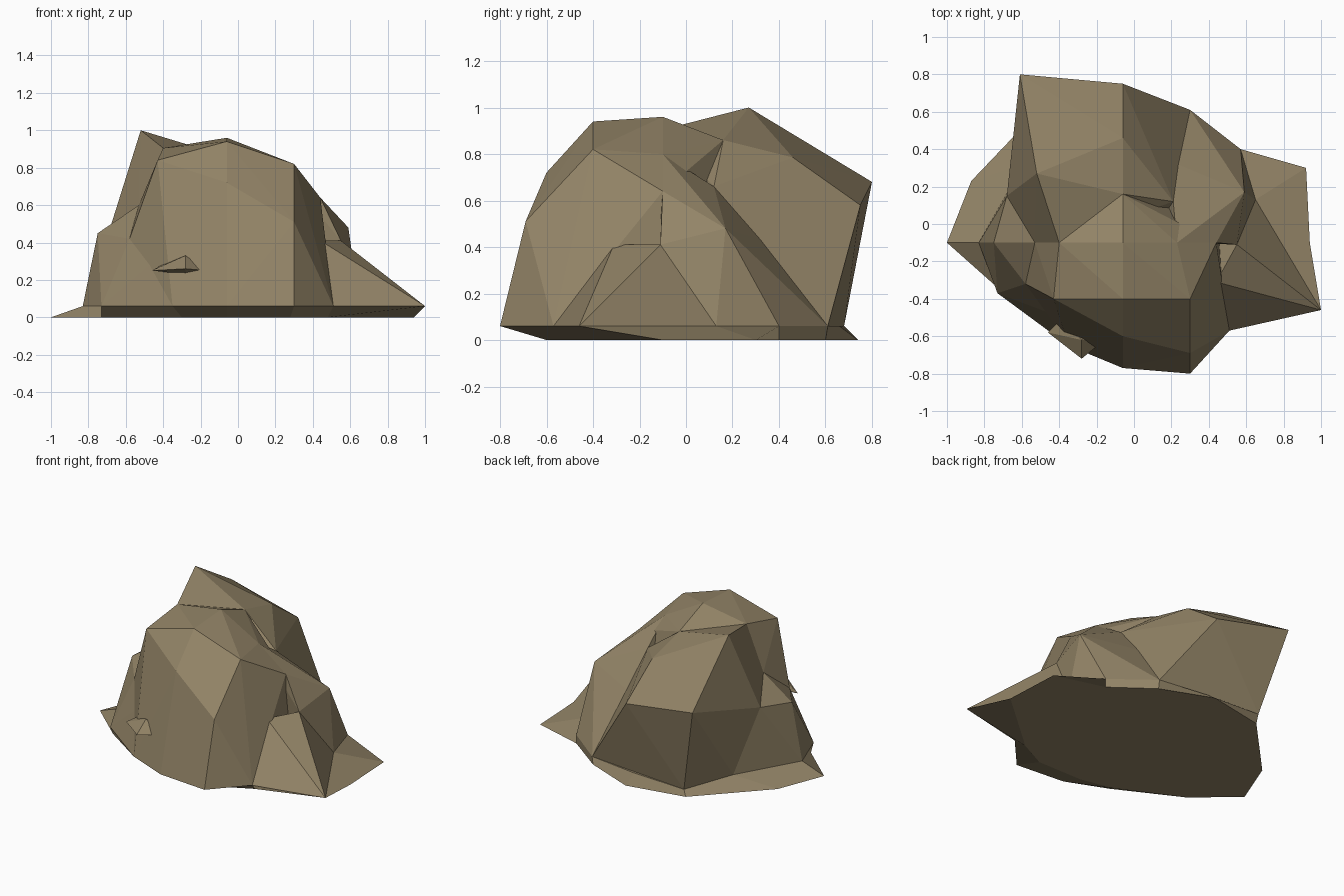
import bpy
import bmesh

default_cube = bpy.data.objects.get("Cube")
if default_cube:
    bpy.data.objects.remove(default_cube, do_unlink=True)

STONE_COLOUR = (0.29, 0.23, 0.135, 1.0)
RIM = 0.06  # height of the skirt where the lumps meet the foot

stone = bpy.data.materials.new("brown stone")
stone.use_nodes = True
stone.diffuse_color = STONE_COLOUR
shader = stone.node_tree.nodes["Principled BSDF"]
shader.inputs["Base Color"].default_value = STONE_COLOUR
shader.inputs["Roughness"].default_value = 0.9


def finish(bm, name):
    """Turn a bmesh into a flat-shaded stone object."""
    bmesh.ops.recalc_face_normals(bm, faces=bm.faces)
    mesh = bpy.data.meshes.new(name)
    bm.to_mesh(mesh)
    bm.free()
    mesh.materials.append(stone)
    obj = bpy.data.objects.new(name, mesh)
    bpy.context.collection.objects.link(obj)
    return obj


def lump(name, *points):
    """A faceted boulder: the convex hull of its corner points."""
    bm = bmesh.new()
    for point in points:
        bm.verts.new(point)
    hull = bmesh.ops.convex_hull(bm, input=bm.verts)
    loose = [v for v in set(hull["geom_interior"]) if isinstance(v, bmesh.types.BMVert)]
    bmesh.ops.delete(bm, geom=loose, context="VERTS")
    return finish(bm, name)


def ground(x, y):
    """A point on the skirt."""
    return (x, y, RIM)


# Skirt outline, walking round from the front corner
front_corner = ground(0.3, -0.8)
front_nook = ground(0.51, -0.57)
spur_tip = ground(1.0, -0.46)
spur_heel = ground(0.65, 0.13)
left_back = ground(0.57, 0.4)
back_left = ground(0.3, 0.61)
back_middle = ground(-0.06, 0.66)
back_right = ground(-0.46, 0.68)
right_nook = ground(-0.59, 0.32)
right_corner = ground(-0.83, -0.1)
right_front = ground(-0.73, -0.37)
front_right = ground(-0.35, -0.65)
front_middle = ground(-0.06, -0.77)
skirt = [front_corner, front_nook, spur_tip, spur_heel, left_back, back_left,
         back_middle, back_right, right_nook, right_corner, right_front,
         front_right, front_middle]

# Foot outline, corner for corner under the skirt
foot = [(0.28, -0.6), (0.48, -0.5), (0.94, -0.1), (0.92, 0.3), (0.57, 0.4),
        (0.3, 0.6), (-0.05, 0.74), (-0.46, 0.66), (-0.87, 0.23), (-1.0, -0.1),
        (-0.73, -0.34), (-0.3, -0.55), (-0.06, -0.6)]

# Corners shared by neighbouring lumps
crown_right = (-0.4, -0.1, 0.905)
saddle = (-0.06, 0.16, 0.86)
left_crest = (0.23, -0.1, 0.8)
left_brow = (0.44, -0.1, 0.64)
notch_top = (0.21, 0.12, 0.66)
spur_front = (0.44, -0.31, 0.41)
spur_back = (0.55, -0.11, 0.41)
right_crest = (-0.53, -0.1, 0.6)
right_dent = (-0.58, -0.32, 0.42)
right_brow = (-0.68, 0.15, 0.49)
front_ledge = (-0.31, -0.53, 0.42)

# Spreading foot, lofted from the foot outline up to the skirt
bm = bmesh.new()
lower = [bm.verts.new((x, y, 0)) for x, y in foot]
upper = [bm.verts.new(point) for point in skirt]
bm.faces.new(lower[::-1])
bm.faces.new(upper)
for i in range(len(foot)):
    j = (i + 1) % len(foot)
    bm.faces.new((lower[i], lower[j], upper[j], upper[i]))
finish(bm, "rock_foot")

# Big front dome
lump("front_dome", front_corner, front_nook, front_middle, front_right,
     ground(0.45, 0.1), ground(-0.5, 0.1),
     (0.3, -0.69, 0.51), (0.3, -0.4, 0.82), (-0.06, -0.6, 0.72),
     (-0.06, -0.4, 0.94), (-0.43, -0.4, 0.84), (-0.06, -0.1, 0.96),
     (-0.06, -0.66, 0.42), crown_right, saddle, left_crest, left_brow,
     spur_front, front_ledge, right_crest, right_dent)

# Tall back dome with the overhanging rear edge
lump("back_dome", (-0.52, 0.27, 1.0), (-0.61, 0.8, 0.68), (-0.06, 0.75, 0.58),
     (-0.06, 0.46, 0.785), (0.21, 0.33, 0.43), saddle, notch_top, crown_right,
     right_crest, right_brow, back_left, back_right, right_nook, ground(0, -0.2))

# Left shoulder beside the notch
lump("left_shoulder", left_crest, left_brow, (0.59, 0.17, 0.48), notch_top,
     (0.21, 0.33, 0.43), spur_back, spur_heel, left_back, back_left, ground(0, 0))

# Pointed spur on the left
lump("left_spur", front_nook, spur_tip, spur_heel, spur_front, spur_back,
     ground(0.3, 0))

# Right shoulder
lump("right_shoulder", (-0.75, -0.1, 0.45), right_brow, right_crest, right_dent,
     front_ledge, right_nook, right_corner, right_front, front_right)

# Small chip sticking out of the front
lump("front_chip", (-0.46, -0.58, 0.25), (-0.39, -0.51, 0.29), (-0.28, -0.62, 0.33),
     (-0.17, -0.63, 0.25), (-0.28, -0.72, 0.26), (-0.28, -0.6, 0.23),
     (-0.2, -0.52, 0.27))
